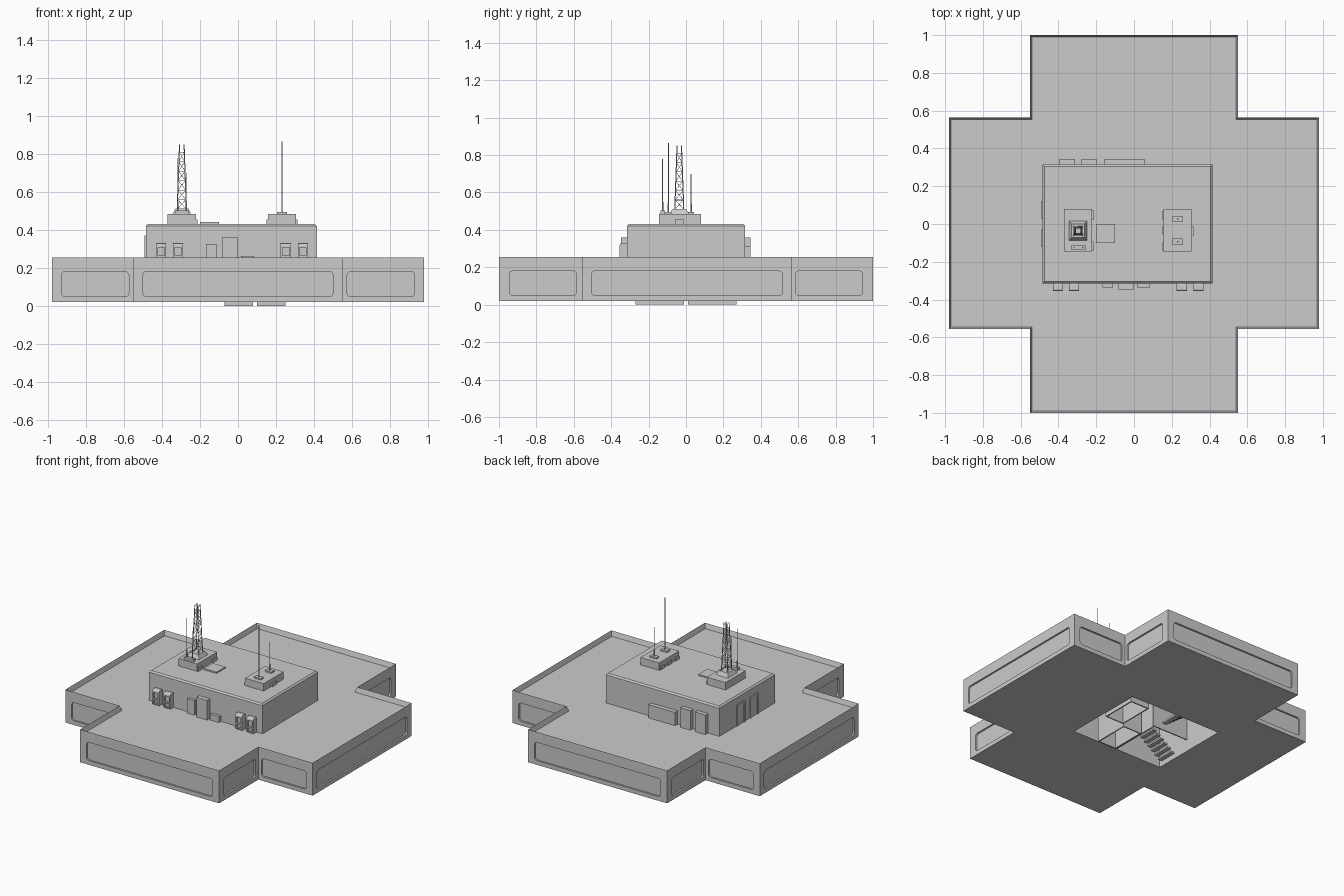
import bpy, bmesh, math
from mathutils import Vector

if "Cube" in bpy.data.objects:
    bpy.data.objects.remove(bpy.data.objects["Cube"])


def add_object(name, bm):
    bmesh.ops.recalc_face_normals(bm, faces=bm.faces[:])
    me = bpy.data.meshes.new(name)
    bm.to_mesh(me)
    bm.free()
    ob = bpy.data.objects.new(name, me)
    bpy.context.scene.collection.objects.link(ob)
    return ob


def box_into(bm, x0, x1, y0, y1, z0, z1, axis=None, r=0.0):
    """Add a box; optionally round the four edges parallel to an axis."""
    b = bmesh.new()
    bmesh.ops.create_cube(b, size=1)
    for v in b.verts:
        v.co = Vector(((x0 + x1) / 2 + v.co.x * (x1 - x0),
                       (y0 + y1) / 2 + v.co.y * (y1 - y0),
                       (z0 + z1) / 2 + v.co.z * (z1 - z0)))
    if axis is not None:
        es = [e for e in b.edges
              if abs(e.verts[0].co[axis] - e.verts[1].co[axis]) > 1e-5]
        bmesh.ops.bevel(b, geom=es, offset=r, segments=3, profile=0.5, affect='EDGES')
    tmp = bpy.data.meshes.new("tmp")
    b.to_mesh(tmp)
    b.free()
    bm.from_mesh(tmp)
    bpy.data.meshes.remove(tmp)


def boxes(name, items):
    bm = bmesh.new()
    for it in items:
        box_into(bm, *it)
    return add_object(name, bm)


def rod_into(bm, p, q, r, n=6):
    p, q = Vector(p), Vector(q)
    d = q - p
    m = d.to_track_quat('Z', 'Y').to_matrix().to_4x4()
    m.translation = (p + q) / 2
    bmesh.ops.create_cone(bm, cap_ends=True, segments=n, radius1=r, radius2=r,
                          depth=d.length, matrix=m)


def cut(ob, items):
    c = boxes("cutter", items)
    c.hide_render = True
    mod = ob.modifiers.new("cut", 'BOOLEAN')
    mod.operation, mod.solver, mod.object = 'DIFFERENCE', 'EXACT', c
    bpy.context.view_layer.objects.active = ob
    bpy.ops.object.modifier_apply(modifier=mod.name)
    bpy.data.objects.remove(c)


# Cross-shaped base with a sunken deck behind a parapet
X, Y, A, B0, B1 = 0.98, 1.0, 0.55, -0.555, 0.565
Z0, ZT, DECK = 0.02, 0.255, 0.22
outline = [(-A, -Y), (A, -Y), (A, B0), (X, B0), (X, B1), (A, B1),
           (A, Y), (-A, Y), (-A, B1), (-X, B1), (-X, B0), (-A, B0)]
bm = bmesh.new()
face = bm.faces.new([bm.verts.new((x, y, Z0)) for x, y in outline])
ext = bmesh.ops.extrude_face_region(bm, geom=[face])
top = [v for v in ext['geom'] if isinstance(v, bmesh.types.BMVert)]
bmesh.ops.translate(bm, verts=top, vec=(0, 0, ZT - Z0))
bmesh.ops.recalc_face_normals(bm, faces=bm.faces[:])
top_face = [f for f in bm.faces if f.normal.z > 0.9]
bmesh.ops.inset_region(bm, faces=top_face, thickness=0.015)
bmesh.ops.translate(bm, verts=top_face[0].verts[:], vec=(0, 0, DECK - ZT))
base = add_object("cross_base", bm)

# Rounded recessed panels on every outer wall
D, PZ0, PZ1, R = 0.012, 0.05, 0.18, 0.018
panels = []
for s in (-1, 1):
    panels.append((-0.5, 0.5, s * Y - D, s * Y + D, PZ0, PZ1, 1, R))
    panels.append((s * X - D, s * X + D, -0.505, 0.515, PZ0, PZ1, 0, R))
    yn = B1 if s > 0 else B0
    for t in (-1, 1):
        xa, xb = sorted((t * 0.575, t * 0.93))
        panels.append((xa, xb, yn - D, yn + D, PZ0, PZ1, 1, R))
        ya, yb = sorted((s * 0.585, s * 0.945))
        panels.append((t * A - D, t * A + D, ya, yb, PZ0, PZ1, 0, R))
cut(base, panels)
# Stairwell opening in the underside
cut(base, [(-0.465, 0.26, -0.295, 0.295, -0.1, 0.5)])

# Main building block, chamfered roof edge, hollow inside
building = boxes("building", [(-0.485, 0.415, -0.315, 0.315, DECK - 0.002, 0.432)])
bm = bmesh.new()
bm.from_mesh(building.data)
bmesh.ops.bevel(bm, geom=[e for e in bm.edges if all(v.co.z > 0.4 for v in e.verts)],
                offset=0.01, segments=1, affect='EDGES')
bm.to_mesh(building.data)
bm.free()
cut(building, [(-0.465, 0.26, -0.295, 0.295, 0.0, 0.41)])

# Front windows with rounded recesses
ZB = DECK - 0.001
wins = [(-0.43, -0.378), (-0.343, -0.29), (0.225, 0.28), (0.315, 0.368)]
for i, (a, b) in enumerate(wins):
    w = boxes("window_box_%d" % i, [(a, b, -0.355, -0.31, ZB, 0.328, 0, 0.012)])
    cut(w, [(a + 0.01, b - 0.01, -0.37, -0.343, 0.265, 0.308),
            (a + 0.01, b - 0.01, -0.37, -0.343, 0.232, 0.255)])

# Front and rear wall units, left side doors
boxes("front_units", [(-0.168, -0.112, -0.335, -0.31, ZB, 0.325),
                      (-0.085, 0.0, -0.348, -0.31, ZB, 0.36),
                      (0.015, 0.085, -0.337, -0.31, ZB, 0.262)])
boxes("rear_units", [(-0.395, -0.312, 0.31, 0.345, ZB, 0.36),
                     (-0.277, -0.198, 0.31, 0.345, ZB, 0.36),
                     (-0.155, 0.055, 0.31, 0.345, ZB, 0.315)])
for s in (-1, 1):
    y = s * 0.075
    door = boxes("side_door", [(-0.492, -0.48, y - 0.045, y + 0.045, ZB, 0.37)])
    cut(door, [(-0.51, -0.487, y - 0.033, y + 0.033, 0.2, 0.358)])

# Roof plinths, hatch and vents
boxes("left_plinth", [(-0.37, -0.222, -0.145, 0.08, 0.43, 0.485)])
boxes("right_plinth", [(0.157, 0.305, -0.145, 0.08, 0.43, 0.485)])
boxes("roof_hatch", [(-0.2, -0.1, -0.1, 0.0, 0.43, 0.442)])
vents = [(-0.225, -0.214, y, y + 0.05, 0.432, 0.455) for y in (-0.142, 0.022)]
vents += [(0.15, 0.16, y, y + 0.045, 0.432, 0.455) for y in (-0.142, -0.055, 0.025)]
vents += [(0.3, 0.314, -0.06, -0.01, 0.432, 0.455)]
boxes("plinth_vents", vents)
boxes("antenna_bases", [(0.205, 0.258, y - 0.016, y + 0.016, 0.484, 0.495)
                        for y in (0.027, -0.094)]
      + [(-0.33, -0.258, -0.137, -0.112, 0.484, 0.503)])

# Tower pedestal: tapered block
bm = bmesh.new()
box_into(bm, -0.345, -0.247, -0.088, 0.016, 0.484, 0.512)
TX, TY = -0.296, -0.036
for v in bm.verts:
    if v.co.z > 0.5:
        v.co.x = TX + (v.co.x - TX) * 0.7
        v.co.y = TY + (v.co.y - TY) * 0.7
add_object("tower_pedestal", bm)

# Lattice tower: four tapered legs, rings and diagonals
bm = bmesh.new()
signs = [(-1, -1), (1, -1), (1, 1), (-1, 1)]


def leg(i, z):
    h = 0.024 - 0.012 * (z - 0.51) / 0.34
    return (TX + signs[i % 4][0] * h, TY + signs[i % 4][1] * h, z)


levels = [0.51 + 0.05 * k for k in range(7)]
for i in range(4):
    rod_into(bm, leg(i, 0.505), leg(i, 0.85), 0.0028)
    for k, z in enumerate(levels):
        rod_into(bm, leg(i, z), leg(i + 1, z), 0.0016)
        if k < 6:
            rod_into(bm, leg(i + k % 2, z), leg(i + 1 - k % 2, levels[k + 1]), 0.0012)
add_object("lattice_tower", bm)

# Whip antennas
bm = bmesh.new()
for x, y, z0, z1 in ((0.232, -0.094, 0.49, 0.865), (0.232, 0.027, 0.49, 0.70),
                     (-0.318, -0.125, 0.5, 0.78), (-0.272, -0.125, 0.5, 0.70)):
    rod_into(bm, (x, y, z0), (x, y, z1), 0.0022)
    rod_into(bm, (x, y, z0), (x, y, z0 + 0.05), 0.004)
add_object("whip_antennas", bm)

# Interior partitions, seen through the opening below
T = 0.008
walls = [(-0.1, -0.1 + T, -0.29, 0.08, 0.02, 0.4),
         (-0.46, -0.1, -0.02, -0.02 + T, 0.1, 0.4)]
for x0, x1, y0, y1 in ((-0.07, 0.08, -0.27, -0.01), (0.1, 0.25, 0.01, 0.27)):
    walls += [(x0, x0 + T, y0, y1, 0, 0.25), (x1 - T, x1, y0, y1, 0, 0.25),
              (x0, x1, y1 - T, y1, 0, 0.25), (x0, x1, y0, y0 + T, 0, 0.25)]
boxes("interior_walls", walls)

# Two interior stair flights
for y0, direction in ((-0.24, 1), (0.14, -1)):
    steps = []
    for k in range(10):
        x = -0.28 + direction * (-0.14 + 0.03 * k)
        z = 0.03 + 0.022 * k
        steps.append((x - 0.016, x + 0.016, y0, y0 + 0.13, z, z + 0.012))
    boxes("stair_flight", steps)
